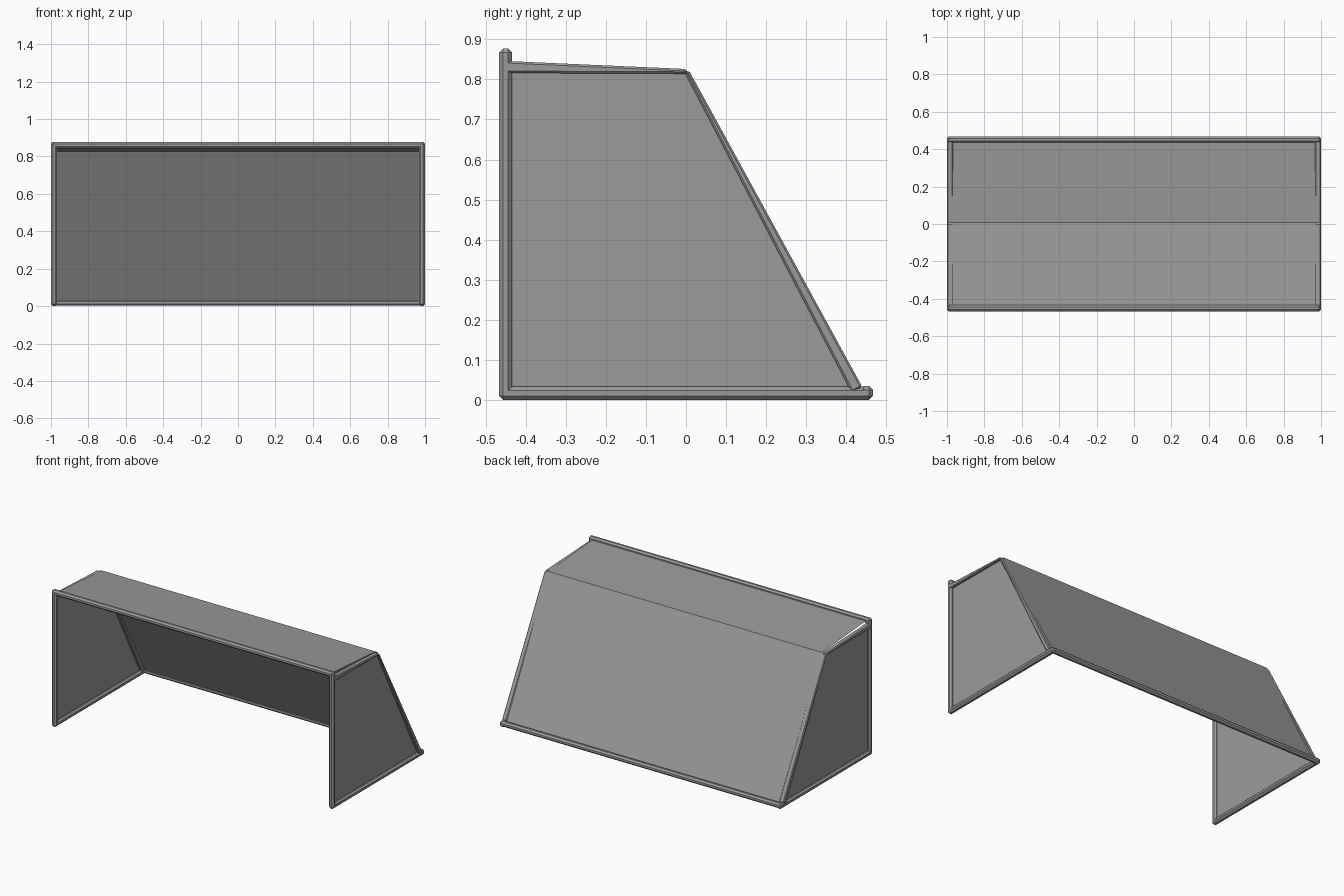
import bpy
import bmesh
from mathutils import Vector

if "Cube" in bpy.data.objects:
    bpy.data.objects.remove(bpy.data.objects["Cube"], do_unlink=True)

grey = bpy.data.materials.new("mid grey")
grey.use_nodes = True
grey.diffuse_color = (0.33, 0.33, 0.33, 1)
grey.node_tree.nodes["Principled BSDF"].inputs["Base Color"].default_value = grey.diffuse_color

TUBE = 0.033          # tube thickness
HALF = TUBE / 2
X = 1 - HALF          # tube centre lines
FRONT, BACK = -0.467 + HALF, 0.467 - HALF
TOP = 0.877 - HALF
RIDGE = (0.002, 0.82)  # y, z of the rear top edge


def add_object(name, bm):
    mesh = bpy.data.meshes.new(name)
    bm.to_mesh(mesh)
    bm.free()
    mesh.materials.append(grey)
    obj = bpy.data.objects.new(name, mesh)
    bpy.context.collection.objects.link(obj)
    return obj


def beam(name, start, end, start_size=TUBE, end_size=TUBE, chamfer=0.01):
    """Chamfered square bar, constant across one axis and tapering along the other."""
    start, end = Vector(start), Vector(end)
    along = (end - start).normalized()
    across = Vector((0, 1, 0)) if abs(along.x) > 0.5 else Vector((1, 0, 0))
    rise = along.cross(across)
    bm = bmesh.new()
    rings = []
    for point, size in ((start, start_size), (end, end_size)):
        rings.append([bm.verts.new(point + across * a * HALF + rise * b * size / 2)
                      for a, b in ((-1, -1), (1, -1), (1, 1), (-1, 1))])
    for i in range(4):
        j = (i + 1) % 4
        bm.faces.new((rings[0][i], rings[0][j], rings[1][j], rings[1][i]))
    for ring in rings:
        bm.faces.new(ring)
    bmesh.ops.recalc_face_normals(bm, faces=bm.faces[:])
    obj = add_object(name, bm)
    bevel = obj.modifiers.new("chamfer", "BEVEL")
    bevel.width = chamfer
    bevel.segments = 1
    return obj


def panel(name, points):
    bm = bmesh.new()
    bm.faces.new([bm.verts.new(p) for p in points])
    return add_object(name, bm)


# Long bars across the goal
beam("crossbar", (-1, FRONT, TOP), (1, FRONT, TOP))
beam("back_ground_bar", (-1, BACK, HALF + 0.002), (1, BACK, HALF + 0.002))

# Side frames and side nets
for side, s in (("left", 1), ("right", -1)):
    x = s * X
    beam(side + "_post", (x, FRONT, 0), (x, FRONT, TOP + HALF))
    beam(side + "_ground_bar", (x, FRONT - HALF, HALF), (x, BACK + HALF, HALF))
    beam(side + "_top_brace", (x, FRONT, 0.831), (x, *RIDGE), 0.03, 0.012, 0.005)
    beam(side + "_back_brace", (x, *RIDGE), (x, 0.427, 0.025), 0.012, 0.03, 0.005)
    panel(side + "_net", [(x, FRONT, HALF), (x, BACK - 0.01, HALF),
                          (x, *RIDGE), (x, FRONT, 0.831)])

# Roof net and sloping back net
ridge_y, ridge_z = 0.008, 0.827
panel("roof_net", [(-0.972, FRONT, 0.861), (0.972, FRONT, 0.861),
                   (0.972, ridge_y, ridge_z), (-0.972, ridge_y, ridge_z)])
panel("back_net", [(-X, ridge_y, ridge_z), (X, ridge_y, ridge_z),
                   (X, 0.436, 0.027), (-X, 0.436, 0.027)])
